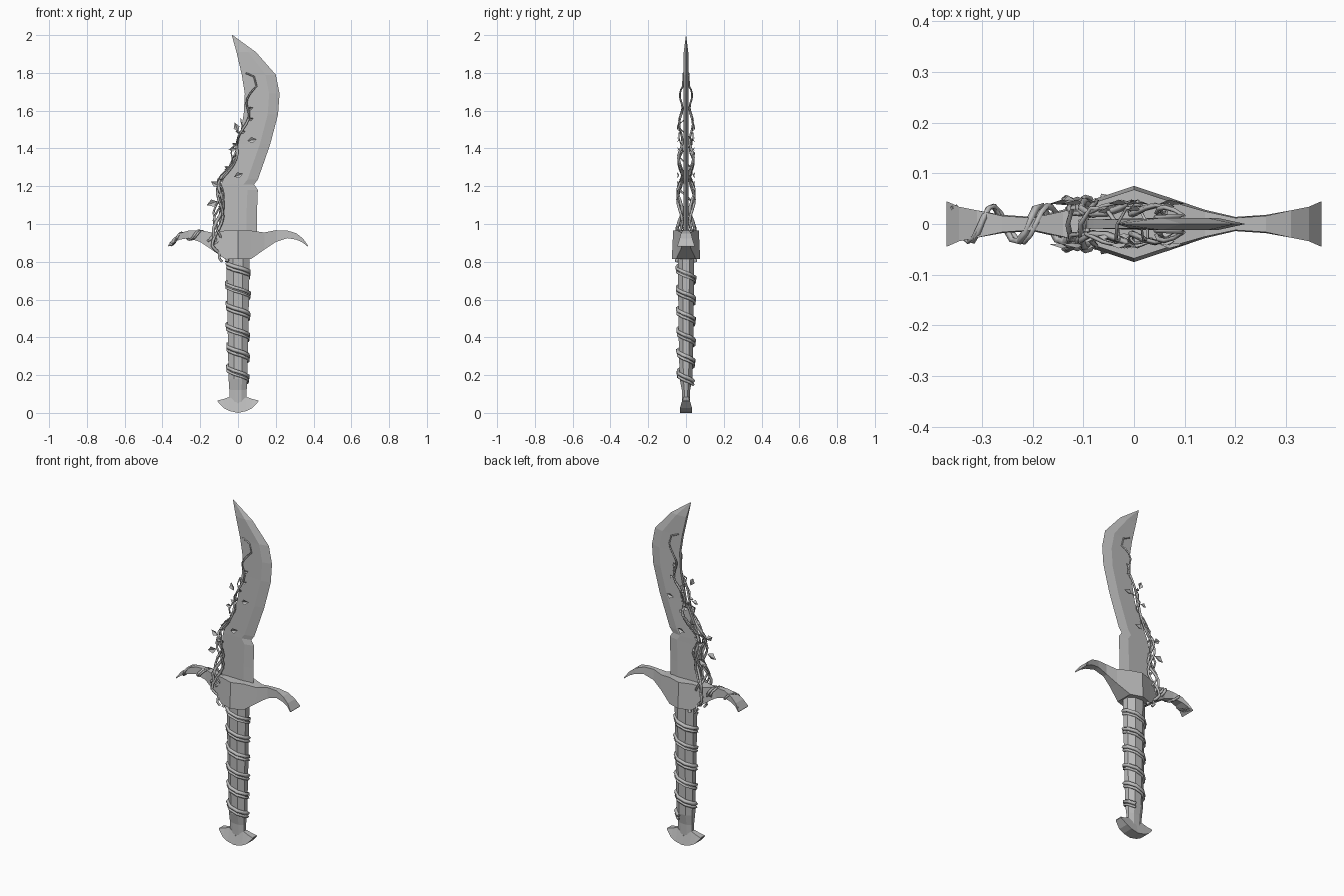
import bpy, bmesh, math, random
from mathutils import Vector

random.seed(4)
cube = bpy.data.objects.get("Cube")
if cube:
    bpy.data.objects.remove(cube, do_unlink=True)

grey = bpy.data.materials.new("plain grey")
grey.use_nodes = True
grey.diffuse_color = (0.5, 0.5, 0.5, 1)
grey.node_tree.nodes["Principled BSDF"].inputs["Base Color"].default_value = (0.5, 0.5, 0.5, 1)


def finish(name, bm):
    bmesh.ops.recalc_face_normals(bm, faces=bm.faces)
    mesh = bpy.data.meshes.new(name)
    bm.to_mesh(mesh)
    bm.free()
    mesh.materials.append(grey)
    obj = bpy.data.objects.new(name, mesh)
    bpy.context.collection.objects.link(obj)
    return obj


def loft(name, rings):
    """Skin a row of equal closed rings and cap both ends."""
    bm = bmesh.new()
    rows = [[bm.verts.new(p) for p in ring] for ring in rings]
    n = len(rows[0])
    for a, b in zip(rows, rows[1:]):
        for i in range(n):
            j = (i + 1) % n
            bm.faces.new((a[i], a[j], b[j], b[i]))
    bm.faces.new(rows[0])
    bm.faces.new(rows[-1])
    return finish(name, bm)


def box_ring(x, top, bottom, y_top, y_bottom):
    return [(x, -y_top, top), (x, y_top, top), (x, y_bottom, bottom), (x, -y_bottom, bottom)]


def mirrored(half):
    return [(-s[0], *s[1:]) for s in reversed(half[1:])] + half


def tube(name, points, radius, taper=False):
    """Four-sided stem along a path."""
    curve = bpy.data.curves.new(name, "CURVE")
    curve.dimensions = "3D"
    curve.bevel_depth = radius
    curve.bevel_resolution = 0
    curve.use_fill_caps = True
    spline = curve.splines.new("POLY")
    spline.points.add(len(points) - 1)
    for i, (sp, p) in enumerate(zip(spline.points, points)):
        sp.co = (*p, 1)
        sp.radius = 1 - 0.6 * i / len(points) if taper else 1
    obj = bpy.data.objects.new(name, curve)
    bpy.context.collection.objects.link(obj)
    curve.materials.append(grey)
    bpy.ops.object.select_all(action="DESELECT")
    obj.select_set(True)
    bpy.context.view_layer.objects.active = obj
    bpy.ops.object.convert(target="MESH")


def along(path, t):
    """Point at fraction t of a list of points."""
    s = min(max(t, 0), 0.9999) * (len(path) - 1)
    i = int(s)
    return Vector(path[i]).lerp(Vector(path[i + 1]), s - i)


# Blade: height, blunt edge x, sharp edge x
blade = [(0.90, -0.10, 0.10), (1.05, -0.10, 0.10), (1.18, -0.095, 0.105), (1.21, -0.09, 0.085),
         (1.235, -0.08, 0.105), (1.42, 0.0, 0.17), (1.58, 0.03, 0.212), (1.69, 0.036, 0.22),
         (1.79, 0.02, 0.20), (1.91, -0.008, 0.095), (2.0, -0.033, -0.029)]
rings = []
for z, l, r in blade:
    w = r - l
    t = 0.012 * min(1, w / 0.1)
    m = r - min(0.055, w * 0.4)
    rings.append([(l, -t * 0.7, z), (m, -t, z), (r, 0, z), (m, t, z), (l, t * 0.7, z)])
loft("blade", rings)

# Guard with diamond centre and flared, drooping arms
guard = [(0, 0.965, 0.815, 0.068, 0.075), (0.07, 0.965, 0.815, 0.045, 0.052),
         (0.14, 0.955, 0.865, 0.025, 0.028), (0.20, 0.967, 0.905, 0.012, 0.014),
         (0.26, 0.966, 0.925, 0.016, 0.018), (0.31, 0.95, 0.917, 0.027, 0.027),
         (0.345, 0.922, 0.90, 0.034, 0.034), (0.37, 0.886, 0.88, 0.045, 0.045)]
loft("guard", [box_ring(*s) for s in mirrored(guard)])

# Eight-sided grip
grip = [(0.05, 0.045, 0.02), (0.12, 0.046, 0.022), (0.18, 0.05, 0.034),
        (0.45, 0.055, 0.04), (0.83, 0.062, 0.043)]
loft("grip", [[(rx * 1.08 * math.cos(math.radians(45 * k + 22.5)),
                ry * 1.08 * math.sin(math.radians(45 * k + 22.5)), z) for k in range(8)]
              for z, rx, ry in grip])

# Fanned pommel
pommel = [(0, 0.05, 0.0, 0.022, 0.033), (0.045, 0.085, 0.01, 0.014, 0.033),
          (0.075, 0.074, 0.025, 0.016, 0.032), (0.108, 0.066, 0.06, 0.02, 0.022)]
loft("pommel", [box_ring(*s) for s in mirrored(pommel)])

# Vine wound round the grip, two strands side by side
for strand, (start, depth) in enumerate([(0.79, 0.011), (0.77, 0.008)]):
    pts = []
    for k in range(46):
        a = math.radians(45 * k + 180 + 22.5)
        z = start - 0.0138 * k
        g = 0.8 + 0.2 * z
        pts.append((0.068 * g * math.cos(a), 0.052 * g * math.sin(a), z))
    tube(f"grip_vine_{strand + 1}", pts, depth)

# Vines that climb both faces of the blade
spine = [(-0.06, 0.80), (-0.11, 0.88), (-0.105, 1.0), (-0.10, 1.12), (-0.08, 1.23),
         (-0.03, 1.34), (0.01, 1.43), (0.04, 1.54), (0.05, 1.63), (0.08, 1.71)]
spine = [(x, 0, z) for x, z in spine]


def vine_point(t, phase, turns, side):
    p = along(spine, t)
    a = phase + t * turns * math.tau
    fade = 1 - 0.55 * t
    p.x += 0.028 * fade * math.sin(a)
    p.y = side * (0.016 + 0.036 * fade * (0.55 + 0.45 * math.cos(a * 1.3)))
    return p


strands = [(0.0, 4, 1.0, 0.010), (2.1, 3.5, 0.86, 0.009), (4.2, 4.5, 0.72, 0.007)]
for side, word in ((-1, "front"), (1, "back")):
    for n, (phase, turns, length, depth) in enumerate(strands):
        pts = [vine_point(length * k / 30, phase, turns, side) for k in range(31)]
        if n == 0:
            pts += [Vector((0.098, side * 0.016, 1.73)), Vector((0.085, side * 0.015, 1.78)),
                    Vector((0.04, side * 0.013, 1.80))]
        tube(f"blade_vine_{word}_{n + 1}", pts, depth, True)

# Stem weaving across the blunt edge
pts = []
for k in range(25):
    p = along(spine, 0.1 + 0.7 * k / 24)
    a = k * math.tau / 6
    pts.append(p + Vector((-0.012 - 0.016 * math.cos(a), 0.036 * math.sin(a), 0)))
tube("edge_vine", pts, 0.007, True)

# Vines spiralling along the right guard arm
arm = [(-0.10, 0, 0.90), (-0.16, 0, 0.935), (-0.21, 0, 0.94), (-0.27, 0, 0.94),
       (-0.32, 0, 0.93), (-0.36, 0, 0.895)]
for n, (phase, turns, depth) in enumerate([(0.5, 3, 0.010), (2.6, 2.5, 0.008)]):
    pts = []
    for k in range(25):
        t = k / 24
        a = phase + t * turns * math.tau
        pts.append(along(arm, t) + Vector((0, 0.036 * math.cos(a), 0.03 * (1 - 0.4 * t) * math.sin(a))))
    tube(f"guard_vine_{n + 1}", pts, depth, True)


def leaf(name, x, y, z, angle, size):
    """Folded diamond leaf pointing along an angle in the blade plane."""
    d = Vector((math.cos(angle), 0, math.sin(angle)))
    s = Vector((-d.z, 0, d.x))
    base = Vector((x, y, z))
    fold = Vector((0, math.copysign(0.008, y), 0))
    bm = bmesh.new()
    a, b, c, e, f = [bm.verts.new(v) for v in (
        base, base + d * size * 0.45 + s * size * 0.33 + fold, base + d * size,
        base + d * size * 0.45 - s * size * 0.33 + fold, base + d * size * 0.5 - fold * 0.3)]
    for tri in ((a, b, f), (b, c, f), (c, e, f), (e, a, f)):
        bm.faces.new(tri)
    finish(name, bm)


# Leaves on both faces: x, height, direction in degrees, size
leaves = [(-0.10, 1.20, 150, 0.05), (-0.11, 1.12, 200, 0.06), (-0.02, 1.25, 20, 0.05),
          (0.05, 1.44, 10, 0.05), (0.0, 1.49, 110, 0.05), (-0.01, 1.40, 190, 0.04)]
for side, word in ((-1, "front"), (1, "back")):
    for n, (x, z, deg, size) in enumerate(leaves):
        leaf(f"leaf_{word}_{n + 1}", x, side * 0.04, z, math.radians(deg), size)
    # Small thorns
    for n in range(9):
        p = vine_point(0.3 + 0.07 * n, 0, 4, side)
        leaf(f"thorn_{word}_{n + 1}", *p, math.radians(random.choice((20, 160, 60, 200))), 0.028)
